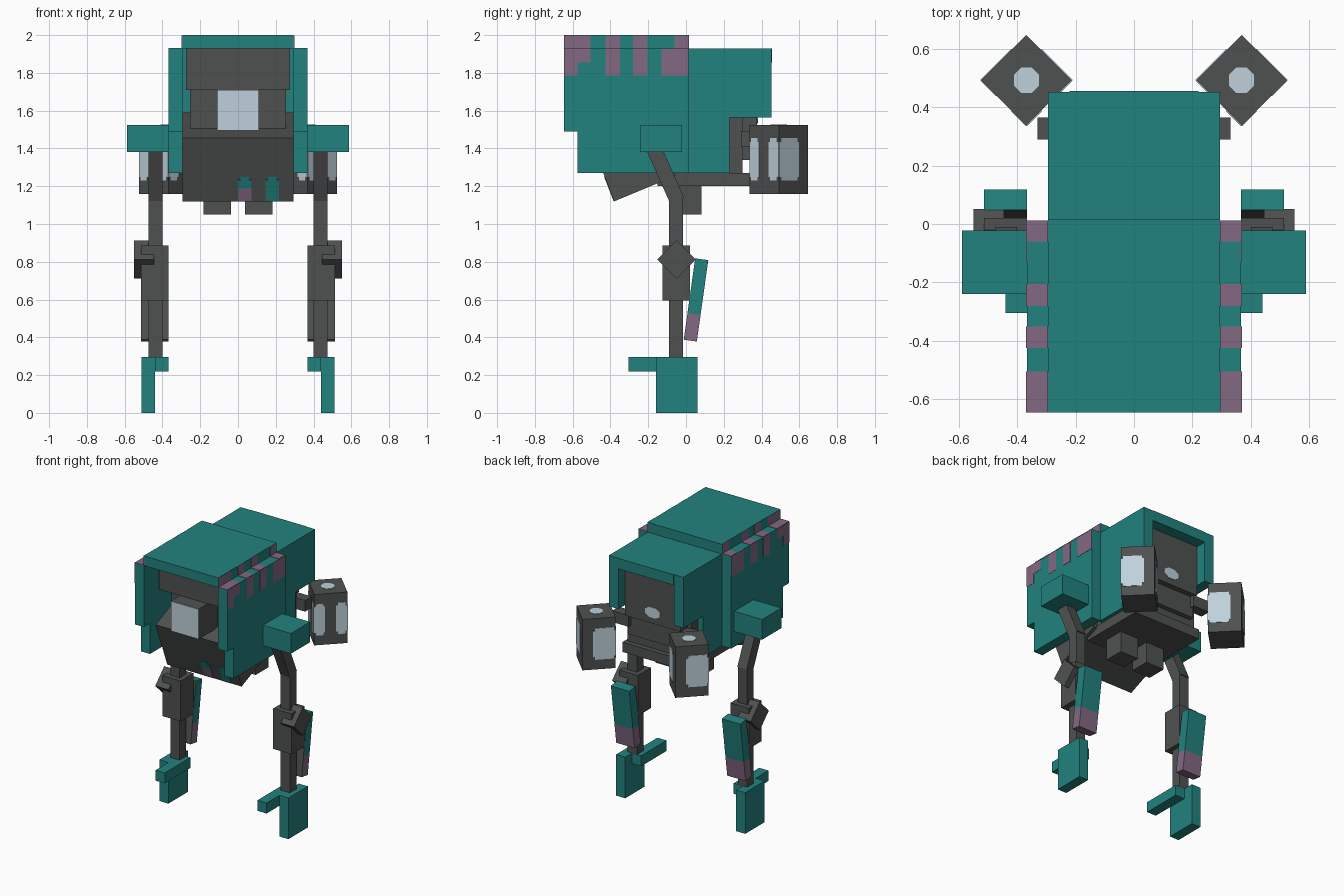
import bpy, bmesh, math
from mathutils import Matrix, Vector

cube = bpy.data.objects.get("Cube")
if cube:
    bpy.data.objects.remove(cube)


def material(name, rgb):
    m = bpy.data.materials.new(name)
    m.use_nodes = True
    m.diffuse_color = (*rgb, 1)
    m.node_tree.nodes["Principled BSDF"].inputs["Base Color"].default_value = (*rgb, 1)
    return m


TEAL = material("teal paint", (0.016, 0.225, 0.21))
GREY = material("dark grey metal", (0.078, 0.081, 0.081))
PURPLE = material("muted purple", (0.23, 0.14, 0.23))
LIGHT = material("pale blue glass", (0.52, 0.64, 0.71))


def finish(bm, name, *mats):
    me = bpy.data.meshes.new(name)
    bmesh.ops.recalc_face_normals(bm, faces=bm.faces)
    bm.to_mesh(me)
    bm.free()
    ob = bpy.data.objects.new(name, me)
    for m in mats:
        me.materials.append(m)
    bpy.context.collection.objects.link(ob)
    return ob


def box(name, mat, x, y, z, tilt=0, turn=0):
    """Box from x, y, z ranges, tilted about x or turned about z at its centre."""
    lo, hi = zip(x, y, z)
    lo, hi = Vector(lo), Vector(hi)
    bm = bmesh.new()
    bmesh.ops.create_cube(bm, size=1)
    size = Matrix.Diagonal([abs(v) for v in hi - lo]).to_4x4()
    bm.transform(Matrix.Translation((lo + hi) / 2) @ Matrix.Rotation(turn, 4, 'Z')
                 @ Matrix.Rotation(tilt, 4, 'X') @ size)
    return finish(bm, name, mat)


def pair(name, mat, x, y, z, tilt=0):
    """The same box on both sides."""
    for side, s in (("left", 1), ("right", -1)):
        box(f"{side}_{name}", mat, (x[0] * s, x[1] * s), y, z, tilt)


def extrude(name, mat, x, profile):
    """Extrude a y-z outline along x."""
    bm = bmesh.new()
    f = bm.faces.new([bm.verts.new((x[0], y, z)) for y, z in profile])
    new = bmesh.ops.extrude_face_region(bm, geom=[f])["geom"]
    bmesh.ops.translate(bm, vec=(x[1] - x[0], 0, 0),
                        verts=[v for v in new if isinstance(v, bmesh.types.BMVert)])
    return finish(bm, name, mat)


def octagon(name, mat, centre, scale, axis='Z'):
    bm = bmesh.new()
    bmesh.ops.create_cone(bm, cap_ends=True, segments=8, radius1=1, radius2=1, depth=1)
    bm.transform(Matrix.Rotation(math.pi / 8, 4, 'Z'))
    bm.transform(Matrix.Diagonal(scale).to_4x4())
    if axis == 'Y':
        bm.transform(Matrix.Rotation(math.pi / 2, 4, 'X'))
    bm.transform(Matrix.Translation(centre))
    return finish(bm, name, mat)


# Front and rear armour
box("front_roof", TEAL, (-.295, .295), (-.645, .015), (1.93, 2))
box("rear_roof", TEAL, (-.22, .22), (.015, .455), (1.855, 1.93))
W = (.295, .367)
pair("front_plate", TEAL, W, (-.645, .012), (1.49, 1.93))
pair("lower_plate", TEAL, W, (-.575, .012), (1.27, 1.49))
extrude_outline = [(.0, 1.27), (.23, 1.27), (.23, 1.565), (.452, 1.565), (.452, 1.93), (0, 1.93)]
for side, s in (("left", 1), ("right", -1)):
    extrude(f"{side}_rear_plate", TEAL, (.22 * s, .295 * s), extrude_outline)

# Painted stripes on the roof edge, plate top and plate side
for roof, low, mid in (((-.645, -.505), (-.645, -.575), (-.645, -.505)),
                       ((-.425, -.35),) * 3, ((-.28, -.205),) * 3,
                       ((-.06, .012), (-.13, .012), (-.13, .012))):
    pair("roof_stripe", PURPLE, (.29, .298), roof, (1.93, 1.999))
    pair("top_stripe", PURPLE, W, roof, (1.926, 1.933))
    pair("side_stripe_upper", PURPLE, (.362, .369), mid, (1.855, 1.93))
    pair("side_stripe_lower", PURPLE, (.362, .369), low, (1.785, 1.855))

# Inner body and face
box("body_core", GREY, (-.255, .255), (-.39, .30), (1.27, 1.86))
box("front_core", GREY, (-.275, .275), (-.5, 0), (1.71, 1.93))
box("rear_core", GREY, (-.22, .22), (.28, .375), (1.49, 1.86))
box("rear_panel", GREY, (-.22, .22), (.25, .335), (1.34, 1.5))
box("base_plate", GREY, (-.27, .27), (-.15, .335), (1.2, 1.27))
octagon("rear_light", LIGHT, (0, .376, 1.57), (.065, .04, .008), 'Y')
box("eye_housing", GREY, (-.11, .11), (-.6, -.35), (1.495, 1.71))
box("eye_lens", LIGHT, (-.109, .109), (-.605, -.598), (1.496, 1.709))
pair("belly_block", GREY, (.036, .182), (-.06, .083), (1.05, 1.21))

# Tilted chin with painted teeth on its front face
BOTTOM, TOP = Vector((-.38, 1.12)), Vector((-.51, 1.455))
BACK = Vector((.325, .135))
extrude("chin", GREY, (-.295, .295), [BOTTOM, TOP, TOP + BACK, BOTTOM + BACK])


def tooth(name, mat, x, z):
    pts = [BOTTOM.lerp(TOP, (v - BOTTOM.y) / (TOP.y - BOTTOM.y)) for v in z]
    out = -BACK.normalized() * .003
    extrude(name, mat, x, [pts[0], pts[1], pts[1] + out, pts[0] + out])


tooth("chin_mark_purple", PURPLE, (0, .072), (1.122, 1.19))
for x in (0, .146):
    low = 1.19 if x == 0 else 1.122
    tooth("chin_mark_teal", TEAL, (x, x + .072), (low, 1.235))
    tooth("chin_mark_cap", TEAL, (x + .014, x + .058), (1.235, 1.252))

# Legs
LEG = (.4, .474)
pair("hip_guard", TEAL, (.367, .588), (-.24, -.022), (1.38, 1.525))
pair("thigh", GREY, LEG, (-.152, -.072), (1.11, 1.43), math.radians(24))
pair("upper_leg", GREY, LEG, (-.09, -.016), (.8, 1.14))
pair("knee", GREY, (.367, .513), (-.125, .021), (.595, .885))
pair("knee_joint", GREY, (.445, .55), (-.122, .022), (.74, .884), math.pi / 4)
pair("lower_leg", GREY, LEG, (-.09, -.016), (.29, .6))
pair("foot", TEAL, (.44, .512), (-.16, .06), (0, .295))
pair("toe_bar", TEAL, (.367, .44), (-.305, -.016), (.22, .295))

# Shin guards: painted outside, bare metal on the face toward the leg
TILT = math.radians(-8)
AXIS = Matrix.Rotation(TILT, 3, 'X')
for side, s in (("left", 1), ("right", -1)):
    for label, mat, lo, hi in (("upper", TEAL, -.075, .2175), ("lower", PURPLE, -.2175, -.075)):
        c = Vector((.44 * s, .053, .598)) + AXIS @ Vector((0, 0, (lo + hi) / 2))
        h = (hi - lo) / 2
        ob = box(f"{side}_shin_guard_{label}", mat, (c.x - .073, c.x + .073),
                 (c.y - .035, c.y + .035), (c.z - h, c.z + h), TILT)
        ob.data.materials.append(GREY)
        for p in ob.data.polygons:
            p.material_index = int(p.normal.y < -.8)

# Side lamps turned on their corners, with glass strips
FRONT, OUTER, REAR, INNER = (Vector(p) for p in ((.368, .337), (.523, .492), (.368, .647), (.213, .492)))
STRIPS = ((FRONT, OUTER, 0, .33), (FRONT, OUTER, .66, 1), (OUTER, REAR, 0, .68),
          (INNER, REAR, 0, .68), (FRONT, INNER, 0, .33), (FRONT, INNER, .66, 1))
pair("lamp_arm", GREY, (.2, .33), (.29, .365), (1.41, 1.49))
for side, s in (("left", 1), ("right", -1)):
    cx, cy, r = .368 * s, .492, .1095
    box(f"{side}_lamp", GREY, (cx - r, cx + r), (cy - r, cy + r), (1.16, 1.525), turn=math.pi / 4)
    for a, b, t0, t1 in STRIPS:
        mid, d = a.lerp(b, (t0 + t1) / 2), b - a
        h = d.length * (t1 - t0) / 2
        for inset, z in ((0, (1.25, 1.435)), (.012, (1.23, 1.25)), (.012, (1.435, 1.455))):
            box(f"{side}_lamp_glass", LIGHT, (mid.x * s - h + inset, mid.x * s + h - inset),
                (mid.y - .003, mid.y + .003), z, turn=math.atan2(d.y, d.x * s))
    octagon(f"{side}_lamp_top_glass", LIGHT, (cx, cy, 1.525), (.047, .047, .006))
